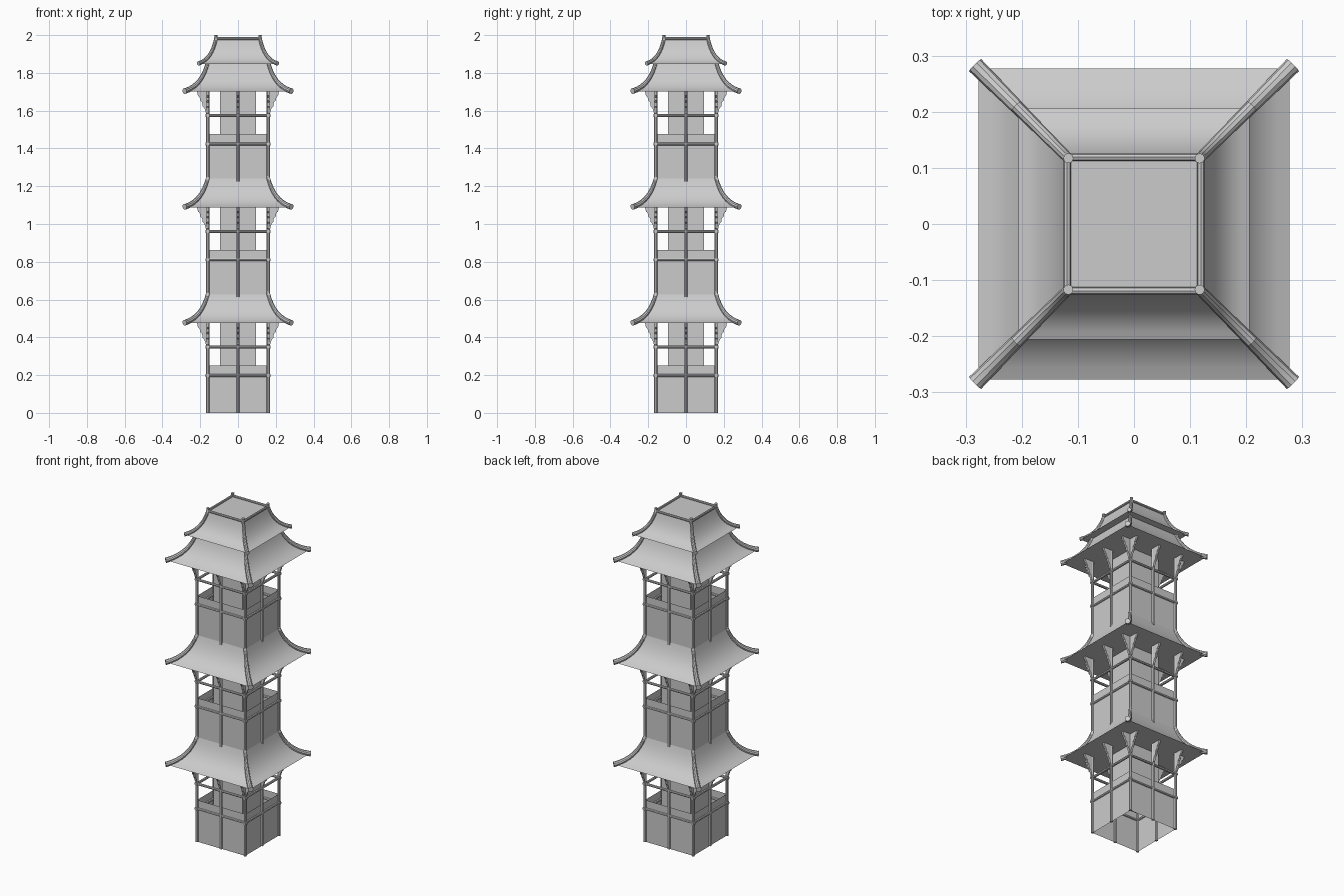
import bpy, bmesh, math
from mathutils import Vector, Matrix

if "Cube" in bpy.data.objects:
    bpy.data.objects.remove(bpy.data.objects["Cube"])

STEP = 0.613          # storey height
W = 0.16              # half width of the wall frame


def finish(name, bm, smooth=True):
    bmesh.ops.recalc_face_normals(bm, faces=bm.faces)
    me = bpy.data.meshes.new(name)
    bm.to_mesh(me)
    bm.free()
    ob = bpy.data.objects.new(name, me)
    bpy.context.collection.objects.link(ob)
    if smooth:
        bpy.ops.object.select_all(action='DESELECT')
        ob.select_set(True)
        bpy.context.view_layer.objects.active = ob
        bpy.ops.object.shade_smooth_by_angle(angle=math.radians(30))
    return ob


def loft_square(name, profile, cap_bottom=True, cap_top=True):
    """Stack of square rings given as (half width, z)."""
    bm = bmesh.new()
    rings = [[bm.verts.new((sx * h, sy * h, z)) for sx, sy in
              ((-1, -1), (1, -1), (1, 1), (-1, 1))] for h, z in profile]
    for a, b in zip(rings, rings[1:]):
        for i in range(4):
            j = (i + 1) % 4
            bm.faces.new((a[i], a[j], b[j], b[i]))
    if cap_bottom:
        bm.faces.new(rings[0][::-1])
    if cap_top:
        bm.faces.new(rings[-1])
    return finish(name, bm)


def sweep(bm, pts, radii, sides=10):
    """Round rod along a path with a radius at each point."""
    pts = [Vector(p) for p in pts]
    rings = []
    for i, p in enumerate(pts):
        d = (pts[min(i + 1, len(pts) - 1)] - pts[max(i - 1, 0)]).normalized()
        ref = Vector((0, 0, 1)) if abs(d.z) < 0.99 else Vector((1, 0, 0))
        u = d.cross(ref).normalized()
        v = u.cross(d)
        rings.append([bm.verts.new(p + radii[i] * (u * math.cos(a) + v * math.sin(a)))
                      for a in (2 * math.pi * k / sides for k in range(sides))])
    for a, b in zip(rings, rings[1:]):
        for k in range(sides):
            m = (k + 1) % sides
            bm.faces.new((a[k], a[m], b[m], b[k]))
    bm.faces.new(rings[0][::-1])
    bm.faces.new(rings[-1])


def four_sides(bm):
    """Repeat the geometry on all four sides."""
    geom = bm.verts[:] + bm.edges[:] + bm.faces[:]
    for k in (1, 2, 3):
        new = bmesh.ops.duplicate(bm, geom=geom)['geom']
        bmesh.ops.rotate(bm, verts=[g for g in new if isinstance(g, bmesh.types.BMVert)],
                         matrix=Matrix.Rotation(k * math.pi / 2, 3, 'Z'))


def bezier(p0, p1, p2, n=8):
    return [tuple((1 - t) ** 2 * a + 2 * t * (1 - t) * b + t * t * c
                  for a, b, c in zip(p0, p1, p2)) for t in (i / n for i in range(n + 1))]


def roof(name, curve, r_end, r_top, tip, top_z):
    loft_square(name, curve)
    # rounded hip ridges, flicked past the eave
    path = [(curve[0][0] + tip, curve[0][1] + 0.003)] + \
           [(h, z + 0.004) for h, z in curve] + [(curve[-1][0], top_z)]
    n = len(path) - 1
    bm = bmesh.new()
    sweep(bm, [(h, h, z) for h, z in path],
          [r_end + (r_top - r_end) * i / n for i in range(n + 1)])
    four_sides(bm)
    finish(name + "_hip_ridges", bm)


for s in range(3):
    z0 = s * STEP
    tag = ("lower", "middle", "upper")[s]
    # parapet walls, open above and below
    loft_square(tag + "_parapet", [(W, z0), (W, z0 + 0.25)], False, False)
    # inner core
    loft_square(tag + "_core", [(0.095, z0 + 0.19), (0.095, z0 + 0.476)])

    # posts: one at the corner and one in the middle of each side
    bm = bmesh.new()
    for x in (-W, 0):
        sweep(bm, [(x, -W, z0), (x, -W, z0 + 0.477)], [0.0085] * 2, 8)
    four_sides(bm)
    finish(tag + "_posts", bm)

    # horizontal rails
    bm = bmesh.new()
    for z in (0.198, 0.348):
        sweep(bm, [(-0.172, -W, z0 + z), (0.172, -W, z0 + z)], [0.0075] * 2, 8)
    four_sides(bm)
    finish(tag + "_rails", bm)

    # scalloped eave brackets
    outline = [(0.16, 0.355), (0.17, 0.362), (0.178, 0.388), (0.187, 0.397),
               (0.19, 0.418), (0.2, 0.428), (0.203, 0.445), (0.212, 0.453),
               (0.217, 0.476), (0.16, 0.476)]
    bm = bmesh.new()
    for x in (-W, 0, W):
        a = [bm.verts.new((x - 0.006, -d, z0 + z)) for d, z in outline]
        face = bm.faces.new(a)
        ext = bmesh.ops.extrude_face_region(bm, geom=[face], use_keep_orig=True)['geom']
        bmesh.ops.translate(bm, vec=(0.012, 0, 0),
                            verts=[g for g in ext if isinstance(g, bmesh.types.BMVert)])
    four_sides(bm)
    finish(tag + "_brackets", bm, False)

    # swept roof
    roof(tag + "_roof", bezier((0.277, z0 + 0.475), (0.19, z0 + 0.505), (0.16, z0 + 0.628)),
         0.0155, 0.009, 0.006, z0 + 0.642)

# small crowning roof
roof("crown_roof", bezier((0.206, 1.847), (0.14, 1.868), (0.117, 1.978)),
     0.0115, 0.009, 0.004, 2.0)

# rails round the flat top
bm = bmesh.new()
sweep(bm, [(-0.117, -0.119, 1.982), (0.117, -0.119, 1.982)], [0.007] * 2, 8)
four_sides(bm)
finish("crown_rails", bm)
